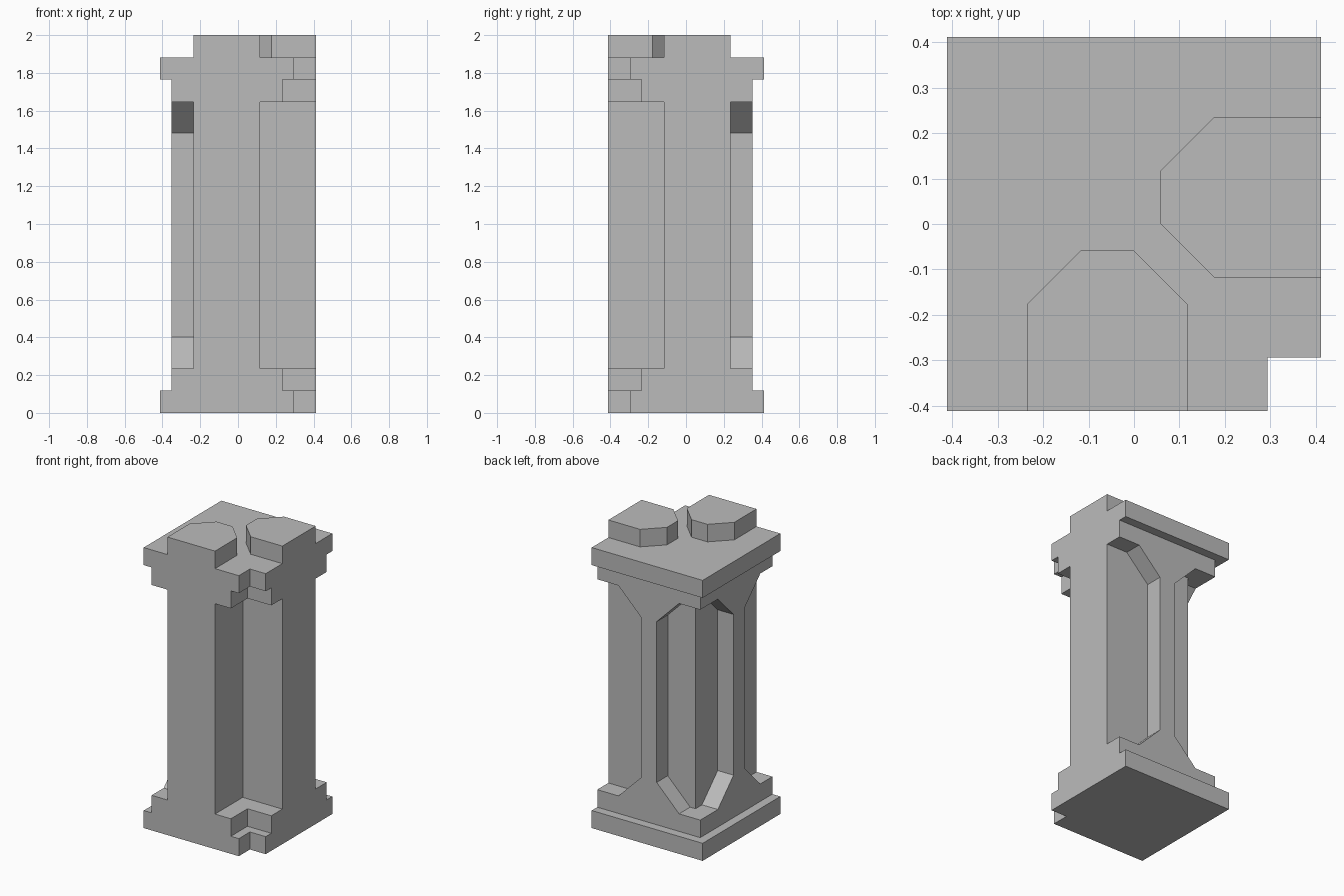
import bpy, bmesh
from mathutils import Vector

if "Cube" in bpy.data.objects:
    bpy.data.objects.remove(bpy.data.objects["Cube"])

U = 2 / 34  # one grid step; the pillar is 34 steps tall

stone = bpy.data.materials.new("grey stone")
stone.diffuse_color = (0.5, 0.5, 0.5, 1)
stone.use_nodes = True
stone.node_tree.nodes["Principled BSDF"].inputs["Base Color"].default_value = stone.diffuse_color


def prism(name, outline, to_3d, lo, hi):
    """Extrude a 2D outline between two levels; to_3d places (a, b, level)."""
    bm = bmesh.new()
    ends = [[bm.verts.new(Vector(to_3d(a, b, t)) * U) for a, b in outline]
            for t in (lo, hi)]
    bm.faces.new(ends[0])
    bm.faces.new(ends[1])
    n = len(outline)
    for i in range(n):
        j = (i + 1) % n
        bm.faces.new((ends[0][i], ends[0][j], ends[1][j], ends[1][i]))
    bmesh.ops.recalc_face_normals(bm, faces=bm.faces)
    mesh = bpy.data.meshes.new(name)
    bm.to_mesh(mesh)
    bm.free()
    mesh.materials.append(stone)
    obj = bpy.data.objects.new(name, mesh)
    bpy.context.collection.objects.link(obj)
    return obj


def upright(a, b, t):
    return a, b, t


def notched(edge, notch):
    """Square plate, set in on the left and back, with a notched front right corner."""
    return [(-edge, -7), (notch, -7), (notch, -notch), (7, -notch),
            (7, edge), (-edge, edge)]


# stepped plates at foot and head
for name, edge, notch, lo in (("base_plate", 7, 5, 0), ("base_step", 6, 4, 2),
                              ("head_step", 6, 4, 28), ("head_plate", 7, 5, 30)):
    prism(name, notched(edge, notch), upright, lo, lo + 2)

# L-shaped shaft
prism("shaft", [(-4, -7), (2, -7), (2, -2), (7, -2), (7, 4), (-4, 4)], upright, 4, 28)

# chamfered stubs on top, mirrored across the diagonal
stub = [(-4, -7), (2, -7), (2, -3), (0, -1), (-2, -1), (-4, -3)]
prism("front_top_stub", stub, upright, 32, 34)
prism("side_top_stub", [(-y, -x) for x, y in stub], upright, 32, 34)


# ribs that flare at both ends
def rib(start, end, f=2.83):
    return [(start - f, 4), (end + f, 4), (end, 4 + f), (end, 28 - f),
            (end + f, 28), (start - f, 28), (start, 28 - f), (start, 4 + f)]


prism("back_rib", rib(-0.5, 1.5), lambda a, b, t: (a, t, b), 4, 6)
prism("left_rib", rib(-2, 0), lambda a, b, t: (t, a, b), -6, -4)
